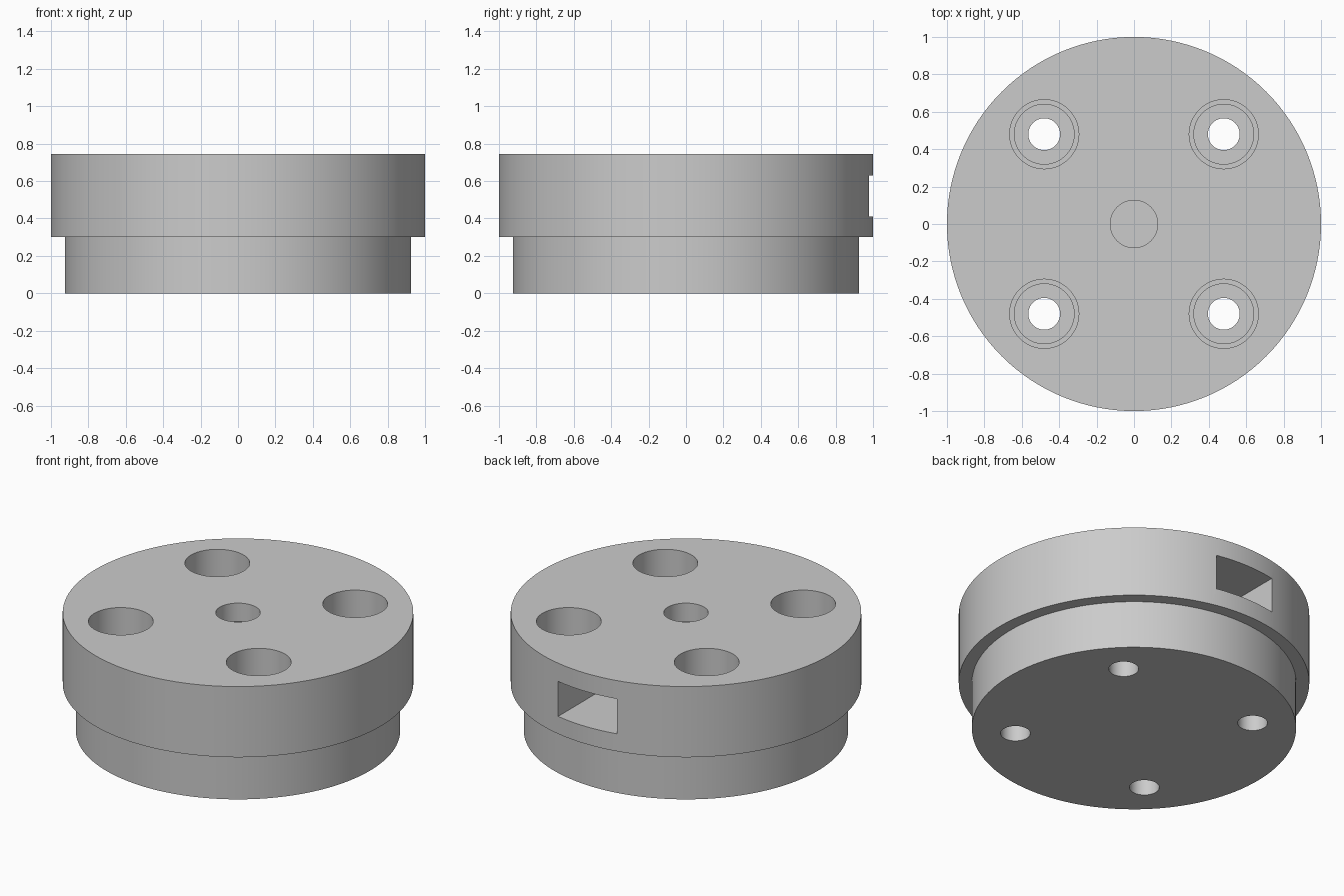
import bpy, bmesh, math

cube = bpy.data.objects.get("Cube")
if cube:
    bpy.data.objects.remove(cube, do_unlink=True)

TOP, SHOULDER = 0.745, 0.30
SLOT_LOW, SLOT_HIGH, SLOT_HALF = 0.41, 0.63, 0.205
BOLT = 0.48

grey = bpy.data.materials.new("light grey")
grey.use_nodes = True
colour = (0.6, 0.6, 0.6, 1)
grey.diffuse_color = colour
grey.node_tree.nodes["Principled BSDF"].inputs["Base Color"].default_value = colour


def finish(name, bm):
    bmesh.ops.recalc_face_normals(bm, faces=bm.faces)
    mesh = bpy.data.meshes.new(name)
    bm.to_mesh(mesh)
    bm.free()
    mesh.materials.append(grey)
    obj = bpy.data.objects.new(name, mesh)
    bpy.context.collection.objects.link(obj)
    return obj


def turned(name, profile, segments, x=0, y=0):
    """Closed solid of revolution from (radius, z) points, capped at both ends."""
    bm = bmesh.new()
    rings = []
    for r, z in profile:
        angles = [math.tau * i / segments for i in range(segments)]
        rings.append([bm.verts.new((x + r * math.cos(a), y + r * math.sin(a), z)) for a in angles])
    for low, high in zip(rings, rings[1:]):
        for i in range(segments):
            j = (i + 1) % segments
            bm.faces.new((low[i], low[j], high[j], high[i]))
    bm.faces.new(rings[0])
    bm.faces.new(rings[-1])
    return finish(name, bm)


def prism(name, outline, z0, z1):
    bm = bmesh.new()
    face = bm.faces.new([bm.verts.new((x, y, z0)) for x, y in outline])
    grown = bmesh.ops.extrude_face_region(bm, geom=[face])["geom"]
    verts = [g for g in grown if isinstance(g, bmesh.types.BMVert)]
    bmesh.ops.translate(bm, verts=verts, vec=(0, 0, z1 - z0))
    return finish(name, bm)


# Stepped round body
body = turned("flanged_body", [(0.925, 0), (0.925, SHOULDER), (1, SHOULDER), (1, TOP)], 128)

# Four stepped bolt holes
bore = [(0.085, -0.1), (0.085, 0.16), (0.16, 0.16), (0.16, SHOULDER), (0.185, SHOULDER), (0.185, 0.9)]
cutters = [turned("bolt_hole_cutter", bore, 48, sx * BOLT, sy * BOLT)
           for sx in (-1, 1) for sy in (-1, 1)]

# Nut slot from the back with a hexagonal end, then the centre hole above it
w, flat = SLOT_HALF, SLOT_HALF / math.sqrt(3)
cutters.append(prism("nut_slot_cutter", [(w, 1.2), (-w, 1.2), (-w, -flat), (0, -2 * flat), (w, -flat)],
                     SLOT_LOW, SLOT_HIGH))
cutters.append(turned("centre_hole_cutter", [(0.127, 0.5), (0.127, 0.9)], 48))

bpy.ops.object.select_all(action="DESELECT")
body.select_set(True)
bpy.context.view_layer.objects.active = body
for cutter in cutters:
    cut = body.modifiers.new("cut", "BOOLEAN")
    cut.operation = "DIFFERENCE"
    cut.solver = "EXACT"
    cut.object = cutter
    bpy.ops.object.modifier_apply(modifier=cut.name)
    bpy.data.objects.remove(cutter, do_unlink=True)

bpy.ops.object.shade_smooth_by_angle(angle=math.radians(30))
